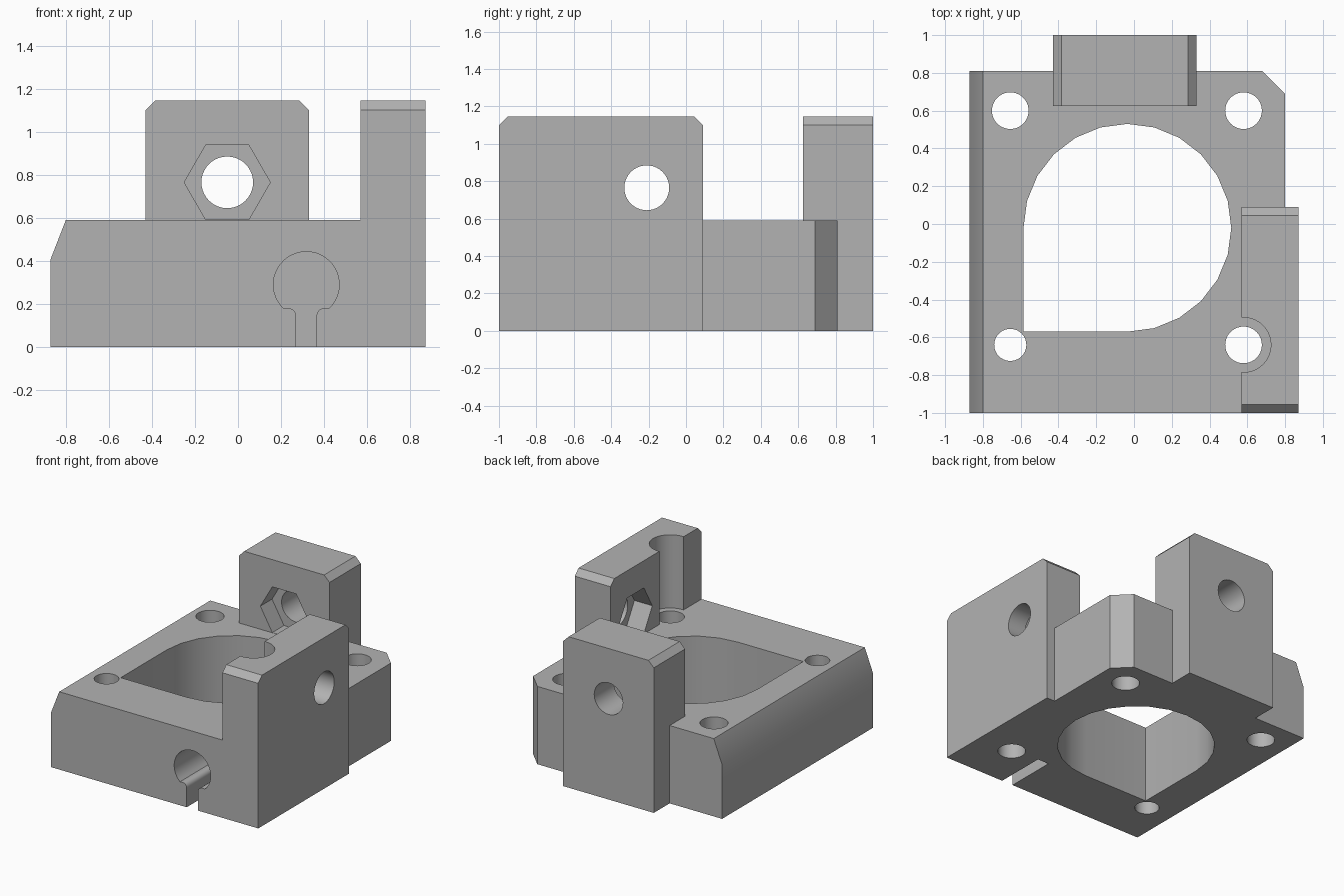
import bpy, bmesh
from math import cos, sin, pi, radians

cube = bpy.data.objects.get("Cube")
if cube:
    bpy.data.objects.remove(cube, do_unlink=True)

grey = bpy.data.materials.new("plain grey")
grey.use_nodes = True
grey.diffuse_color = (0.45, 0.45, 0.45, 1)
grey.node_tree.nodes["Principled BSDF"].inputs["Base Color"].default_value = (0.45, 0.45, 0.45, 1)


def prism(name, outline, axis, lo, hi):
    """Extrude a 2D outline along an axis from lo to hi."""
    place = {"x": lambda a, b, t: (t, a, b),
             "y": lambda a, b, t: (a, t, b),
             "z": lambda a, b, t: (a, b, t)}[axis]
    bm = bmesh.new()
    low = [bm.verts.new(place(a, b, lo)) for a, b in outline]
    high = [bm.verts.new(place(a, b, hi)) for a, b in outline]
    bm.faces.new(low)
    bm.faces.new(high)
    for i in range(len(low)):
        j = (i + 1) % len(low)
        bm.faces.new((low[i], low[j], high[j], high[i]))
    bmesh.ops.recalc_face_normals(bm, faces=bm.faces)
    mesh = bpy.data.meshes.new(name)
    bm.to_mesh(mesh)
    bm.free()
    mesh.materials.append(grey)
    obj = bpy.data.objects.new(name, mesh)
    bpy.context.collection.objects.link(obj)
    return obj


def arc(cx, cy, r, start, end, steps):
    """Points on an arc, angles in degrees, both ends included."""
    angles = [radians(start + (end - start) * i / steps) for i in range(steps + 1)]
    return [(cx + r * cos(a), cy + r * sin(a)) for a in angles]


def circle(cx, cy, r, sides=40):
    return arc(cx, cy, r, 0, 360, sides)[:-1]


def chamfered(lo, hi, top, c=0.045):
    """Upright rectangle with both top corners cut."""
    return [(lo, 0), (hi, 0), (hi, top - c), (hi - c, top), (lo + c, top), (lo, top - c)]


def combine(target, other, operation):
    mod = target.modifiers.new(other.name, "BOOLEAN")
    mod.object = other
    mod.operation = operation
    mod.solver = "EXACT"
    bpy.context.view_layer.objects.active = target
    bpy.ops.object.modifier_apply(modifier=mod.name)
    bpy.data.objects.remove(other, do_unlink=True)


deck, top, bolt_z = 0.59, 1.145, 0.765

# Base with sloped left edge, plus the two upright lugs
bracket = prism("mounting_bracket",
                [(-0.87, 0), (0.8, 0), (0.8, deck), (-0.8, deck), (-0.87, 0.41)], "y", -1, 0.81)
corner = prism("corner_cut", [(0.68, 0.81), (0.8, 0.69), (0.9, 0.69), (0.9, 0.9), (0.68, 0.9)],
               "z", -0.1, 0.7)
combine(bracket, corner, "DIFFERENCE")
combine(bracket, prism("side_lug", chamfered(-1, 0.09, top), "x", 0.57, 0.87), "UNION")
combine(bracket, prism("back_lug", chamfered(-0.43, 0.33, top), "y", 0.625, 1), "UNION")

# Large opening: round with one square corner
opening = arc(-0.035, -0.02, 0.55, -90, 180, 18) + [(-0.585, -0.57)]
cutters = [prism("opening", opening, "z", -0.1, 0.8)]

# Corner screw holes and the screw head clearance in the side lug
for x, y, r in ((-0.655, 0.6, 0.097), (0.58, 0.6, 0.097),
                (0.58, -0.64, 0.097), (-0.655, -0.64, 0.085)):
    cutters.append(prism("screw_hole", circle(x, y, r), "z", -0.1, 0.8))
cutters.append(prism("head_clearance", circle(0.58, -0.64, 0.145), "z", deck, 1.3))

# Clamp bolt holes with hexagonal nut pockets on the inner faces
for axis, across, face, outside, depth in (("y", -0.05, 0.625, 1.1, 0.14),
                                           ("x", -0.21, 0.57, 1.0, 0.15)):
    cutters.append(prism("bolt_hole", circle(across, bolt_z, 0.12), axis, face - 0.05, outside))
    cutters.append(prism("nut_pocket", circle(across, bolt_z, 0.2, 6), axis, face - 0.05, face + depth))

# Keyhole groove in the front, open to the underside
left = arc(0.235, 0.145, 0.035, 0, 100, 6)
right = [(0.635 - a, b) for a, b in reversed(left)]
keyhole = ([(0.27, -0.1)] + left + arc(0.3175, 0.29, 0.153, 227, -47, 32)
           + right + [(0.365, -0.1)])
cutters.append(prism("keyhole", keyhole, "y", -1.1, -0.61))

for cutter in cutters:
    combine(bracket, cutter, "DIFFERENCE")

bpy.ops.object.select_all(action="DESELECT")
bracket.select_set(True)
bpy.context.view_layer.objects.active = bracket
bpy.ops.object.shade_smooth_by_angle(angle=radians(25))
